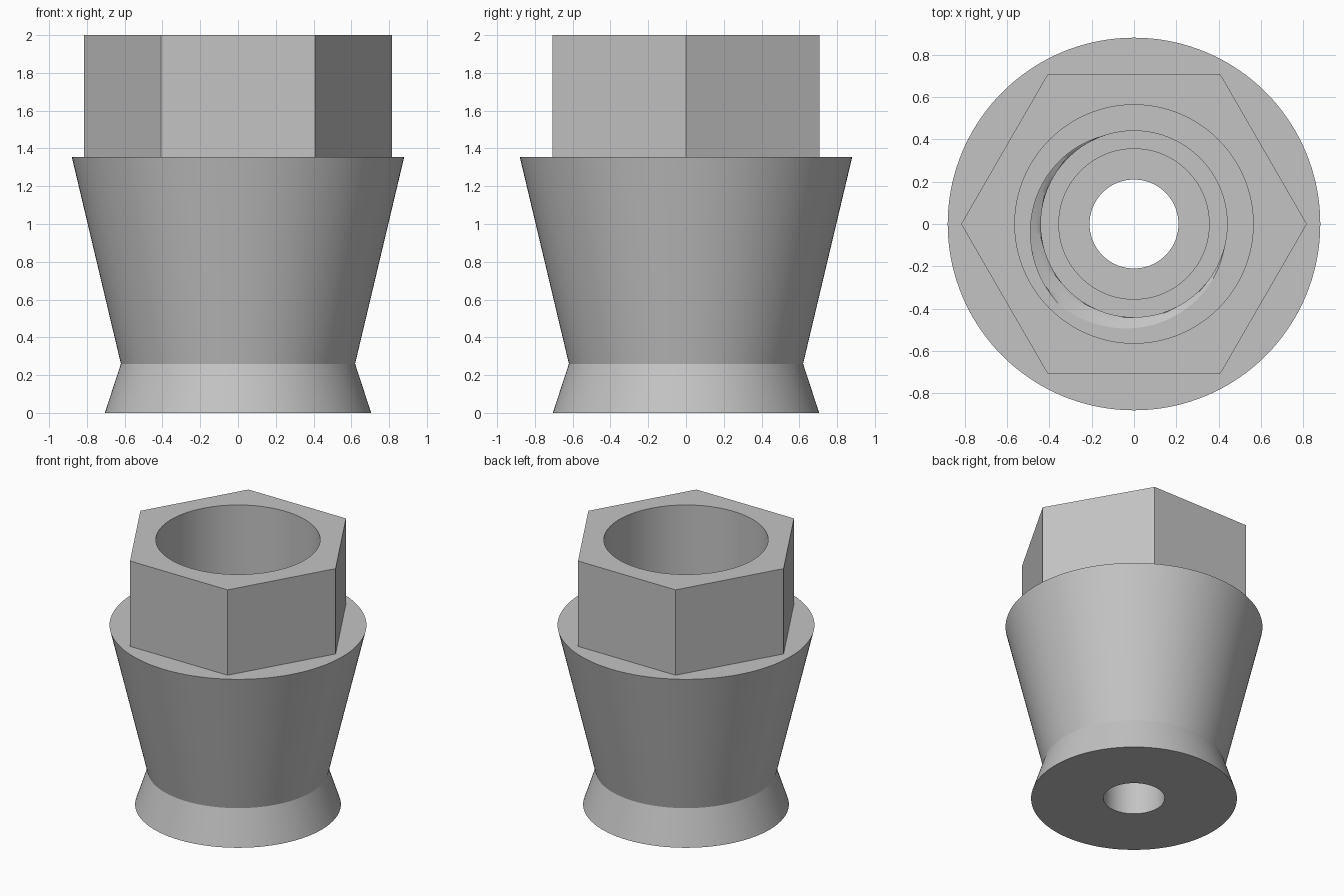
import bpy, bmesh, math

default = bpy.data.objects.get("Cube")
if default:
    bpy.data.objects.remove(default, do_unlink=True)

SEGMENTS = 144
SOCKET_FLOOR, THREAD_END = 1.2, 0.65
PITCH, GROOVE_WIDTH, GROOVE_DEPTH = 0.14, 0.092, 0.08


def circle(radius):
    return lambda angle, z: radius


def hexagon(apothem):
    side = math.pi / 3
    return lambda angle, z: apothem / math.cos(angle % side - side / 2)


def thread(angle, z):
    # V-shaped helical groove cut outward from the bore
    turn = (angle - math.radians(228)) / math.tau
    offset = (z - SOCKET_FLOOR) / PITCH - turn
    distance = abs(offset - round(offset)) * PITCH
    return 0.44 + GROOVE_DEPTH * max(0, 1 - distance / (GROOVE_WIDTH / 2))


# Outer skin: flared foot, tapered body, hexagonal collar
sections = [
    (circle(0.21), 0), (circle(0.705), 0), (circle(0.62), 0.26),
    (circle(0.88), 1.355), (hexagon(0.707), 1.355), (hexagon(0.707), 2),
]
# Inner skin: smooth socket, threaded bore, stepped passage
sections += [(circle(0.563), 2), (circle(0.563), SOCKET_FLOOR)]
rows = 56
for i in range(rows + 1):
    t = i / rows
    sections.append((thread, SOCKET_FLOOR + (THREAD_END - SOCKET_FLOOR) * t))
sections += [(circle(0.355), THREAD_END), (circle(0.355), 0.3), (circle(0.21), 0.3)]

# Loft all the sections into one closed body
bm = bmesh.new()
rings = []
for radius, z in sections:
    ring = []
    for i in range(SEGMENTS):
        angle = math.tau * i / SEGMENTS
        r = radius(angle, z)
        ring.append(bm.verts.new((r * math.cos(angle), r * math.sin(angle), z)))
    rings.append(ring)
for a, b in zip(rings, rings[1:] + rings[:1]):
    for i in range(SEGMENTS):
        j = (i + 1) % SEGMENTS
        bm.faces.new((a[i], a[j], b[j], b[i]))
bmesh.ops.recalc_face_normals(bm, faces=bm.faces)

mesh = bpy.data.meshes.new("hex_socket_fitting")
bm.to_mesh(mesh)
bm.free()
fitting = bpy.data.objects.new("hex_socket_fitting", mesh)
bpy.context.collection.objects.link(fitting)

# Plain grey finish
grey = bpy.data.materials.new("plain_grey")
grey.use_nodes = True
color = (0.55, 0.55, 0.55, 1)
grey.diffuse_color = color
grey.node_tree.nodes["Principled BSDF"].inputs["Base Color"].default_value = color
mesh.materials.append(grey)

bpy.ops.object.select_all(action="DESELECT")
fitting.select_set(True)
bpy.context.view_layer.objects.active = fitting
bpy.ops.object.shade_smooth_by_angle(angle=math.radians(25))
